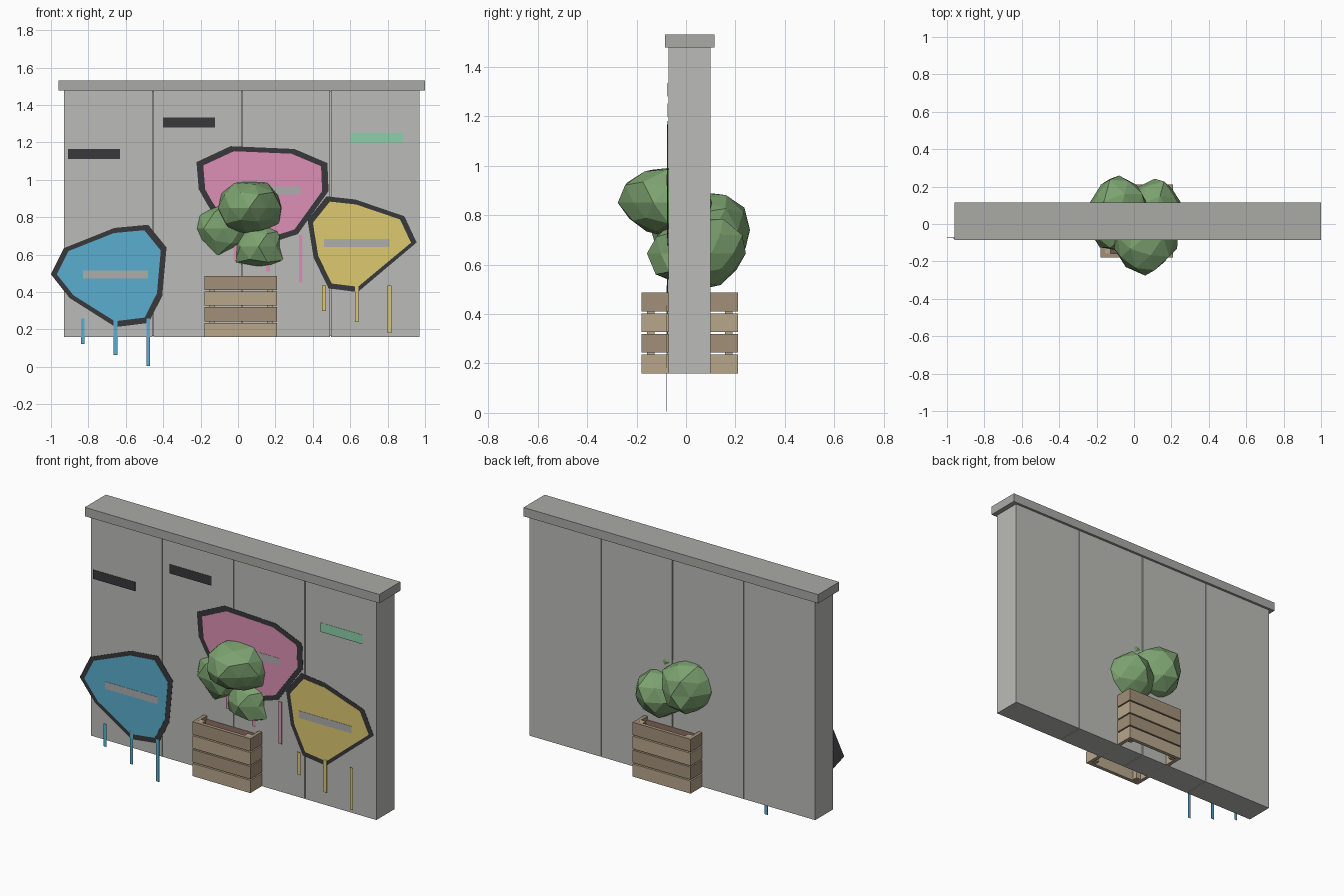
import bpy, bmesh, random
from mathutils import Vector

if "Cube" in bpy.data.objects:
    bpy.data.objects.remove(bpy.data.objects["Cube"])

random.seed(4)


def material(name, rgb):
    m = bpy.data.materials.new(name)
    m.diffuse_color = (*rgb, 1)
    m.use_nodes = True
    m.node_tree.nodes["Principled BSDF"].inputs["Base Color"].default_value = m.diffuse_color
    return m


BLUE = material("blue_paint", (0.10, 0.42, 0.62))
PINK = material("pink_paint", (0.72, 0.28, 0.46))
YELLOW = material("yellow_paint", (0.72, 0.58, 0.16))
MINT = material("mint_paint", (0.27, 0.62, 0.40))
DARK = material("dark_paint", (0.04, 0.04, 0.045))
GREY = material("grey_paint", (0.42, 0.42, 0.42))
CONCRETE = material("concrete", (0.50, 0.50, 0.48))
CAP = material("cap_concrete", (0.40, 0.40, 0.38))
WOOD_A = material("wood_light", (0.48, 0.38, 0.26))
WOOD_B = material("wood_dark", (0.36, 0.28, 0.19))
SOIL = material("soil", (0.16, 0.10, 0.08))
LEAF = material("leaf", (0.20, 0.36, 0.16))


def finish(name, bm, mat):
    me = bpy.data.meshes.new(name)
    bm.to_mesh(me)
    bm.free()
    me.materials.append(mat)
    ob = bpy.data.objects.new(name, me)
    bpy.context.collection.objects.link(ob)
    return ob


def box(name, x, y, z, mat):
    """Box from (min, max) ranges on each axis."""
    bm = bmesh.new()
    bmesh.ops.create_cube(bm, size=1)
    for v in bm.verts:
        v.co = [r[0] if c < 0 else r[1] for c, r in zip(v.co, (x, y, z))]
    return finish(name, bm, mat)


def flat(name, pts, y, mat):
    """Thin painted polygon facing the front."""
    bm = bmesh.new()
    f = bm.faces.new([bm.verts.new((px, y, pz)) for px, pz in pts])
    ext = bmesh.ops.extrude_face_region(bm, geom=[f])
    for v in ext["geom"]:
        if isinstance(v, bmesh.types.BMVert):
            v.co.y += 0.0015
    bmesh.ops.recalc_face_normals(bm, faces=bm.faces)
    return finish(name, bm, mat)


def bar(name, cx, cz, w, h, y, mat):
    return flat(name, [(cx + a * w / 2, cz + b * h / 2) for a, b in
                       ((-1, -1), (1, -1), (1, 1), (-1, 1))], y, mat)


# Wall panels separated by narrow seams, with a cap
step = 1.90 / 4
for i in range(4):
    x0 = -0.93 + i * step
    box(f"wall_panel_{i}", (x0 + (0.002 if i else 0), x0 + step - (0.002 if i < 3 else 0)),
        (-0.07, 0.10), (0.16, 1.48), CONCRETE)
box("wall_seam_fill", (-0.92, 0.96), (-0.06, 0.09), (0.165, 1.475), CONCRETE)
box("wall_cap", (-0.96, 1.0), (-0.085, 0.115), (1.477, 1.53), CAP)


# Paint patches: dark outline, coloured fill, grey stripe, three drips
def patch(name, outline, center, stripe_x, stripe_z, drip_z, mat, y):
    cx, cz = center
    flat(name + "_outline", outline, y, DARK)
    flat(name + "_fill", [(cx + (px - cx) * 0.9, cz + (pz - cz) * 0.89)
                          for px, pz in outline], y - 0.002, mat)
    bar(name + "_stripe", stripe_x, stripe_z, 0.35, 0.043, y - 0.004, GREY)
    for i in range(3):
        length = 0.137 + 0.0585 * i
        bar(f"{name}_drip_{i}", stripe_x + 0.175 * (i - 1), drip_z - length / 2,
            0.02, length, y - 0.003, mat)


patch("blue_patch", [(-1.0, .495), (-.93, .635), (-.66, .743), (-.48, .76), (-.382, .638),
                     (-.405, .38), (-.478, .235), (-.655, .213), (-.90, .368)],
      (-.69, .495), -.655, .493, .26, BLUE, -.075)
patch("pink_patch", [(-.222, 1.095), (-.04, 1.18), (.302, 1.165), (.478, 1.09), (.484, .94),
                     (.32, .71), (.165, .66), (-.07, .73), (-.165, .87), (-.21, .95)],
      (.14, .935), .16, .942, .705, PINK, -.0745)
patch("yellow_patch", [(.473, .912), (.628, .895), (.89, .805), (.955, .665), (.64, .40),
                       (.484, .42), (.404, .585), (.372, .785)],
      (.655, .655), .635, .663, .435, YELLOW, -.0755)

# Loose painted dashes
bar("dark_dash_left", -.77, 1.138, .28, .055, -.077, DARK)
bar("dark_dash_upper", -.262, 1.307, .28, .055, -.077, DARK)
bar("mint_dash", .742, 1.224, .28, .055, -.077, MINT)

# Slatted planter crate with corner posts and soil
X, Y, T = (-0.178, 0.208), (-0.18, 0.21), 0.022
for i in range(4):
    z = (0.16 + i * 0.0835, 0.16 + i * 0.0835 + 0.076)
    mat = WOOD_B if i % 2 else WOOD_A
    for side, ys in (("front", (Y[0], Y[0] + T)), ("back", (Y[1] - T, Y[1]))):
        box(f"crate_{side}_slat_{i}", X, ys, z, mat)
    for side, xs in (("left", (X[0], X[0] + T)), ("right", (X[1] - T, X[1]))):
        box(f"crate_{side}_slat_{i}", xs, (Y[0] + T, Y[1] - T), z, mat)
for i, px in enumerate((X[0] + T, X[1] - T - 0.03)):
    for j, py in enumerate((Y[0] + T, Y[1] - T - 0.03)):
        box(f"crate_post_{i}{j}", (px, px + 0.03), (py, py + 0.03), (0.165, 0.486), WOOD_A)
box("soil", (X[0] + T, X[1] - T), (Y[0] + T, Y[1] - T), (0.43, 0.465), SOIL)


# Faceted bush clumps, passing through the wall
def clump(name, center, radii):
    bm = bmesh.new()
    bmesh.ops.create_icosphere(bm, subdivisions=2, radius=1)
    for v in bm.verts:
        p = v.co * random.uniform(0.88, 1.08)
        v.co = Vector(center) + Vector([a * b for a, b in zip(p, radii)])
    return finish(name, bm, LEAF)


clump("bush_top", (.06, -.07, .85), (.175, .195, .15))
clump("bush_left", (-.08, .05, .74), (.175, .215, .16))
clump("bush_right", (.11, .045, .645), (.172, .20, .155))
